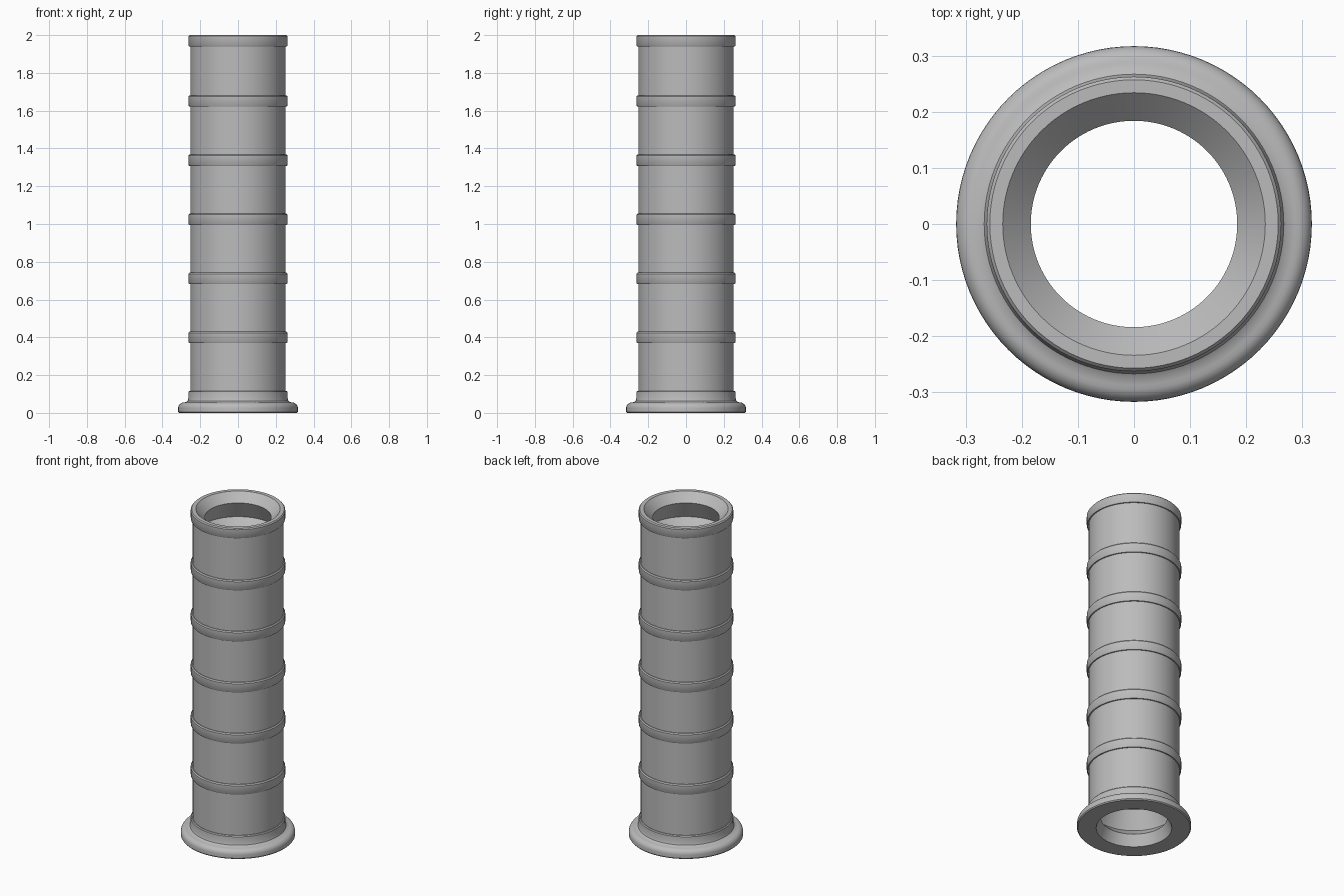
import bpy, bmesh, math

if "Cube" in bpy.data.objects:
    bpy.data.objects.remove(bpy.data.objects["Cube"])

SEGMENTS = 96
PITCH = 0.3138          # spacing of the outer bands
BODY_R, BAND_R = 0.2525, 0.2625
WIDE_R, NARROW_R = 0.234, 0.184

grey = bpy.data.materials.new("light_grey")
grey.diffuse_color = (0.5, 0.5, 0.5, 1)
grey.use_nodes = True
grey.node_tree.nodes["Principled BSDF"].inputs["Base Color"].default_value = grey.diffuse_color


def lathe(name, profile):
    """Spin a closed (radius, height) profile around the z axis."""
    bm = bmesh.new()
    rings = []
    for i in range(SEGMENTS):
        a = 2 * math.pi * i / SEGMENTS
        rings.append([bm.verts.new((r * math.cos(a), r * math.sin(a), z)) for r, z in profile])
    n = len(profile)
    for i in range(SEGMENTS):
        a, b = rings[i], rings[(i + 1) % SEGMENTS]
        for j in range(n):
            k = (j + 1) % n
            bm.faces.new((a[j], b[j], b[k], a[k]))
    bmesh.ops.recalc_face_normals(bm, faces=bm.faces)
    mesh = bpy.data.meshes.new(name)
    bm.to_mesh(mesh)
    bm.free()
    mesh.materials.append(grey)
    obj = bpy.data.objects.new(name, mesh)
    bpy.context.collection.objects.link(obj)
    bpy.ops.object.select_all(action='DESELECT')
    obj.select_set(True)
    bpy.context.view_layer.objects.active = obj
    bpy.ops.object.shade_smooth_by_angle(angle=math.radians(35))
    return obj


# Rounded foot flange flowing up into the lowest band
profile = [(0.21, 0.0), (0.312, 0.0), (0.317, 0.006), (0.317, 0.025)]
for i in range(1, 7):
    a = math.radians(15 * i)
    profile.append((0.287 + 0.03 * math.cos(a), 0.025 + 0.03 * math.sin(a)))
profile += [(0.275, 0.058), (0.267, 0.063), (0.2635, 0.072),
            (BAND_R, 0.112), (0.258, 0.117), (BODY_R, 0.117)]

# Outer wall with evenly spaced raised bands, the last one forming the rim
for k in range(1, 7):
    top = 2.0 if k == 6 else 0.117 + PITCH * k - 0.001 * k
    low = top - 0.06
    profile += [(BODY_R, low), (0.259, low), (BAND_R, low + 0.005),
                (BAND_R, top - 0.006), (0.257, top)]
    if k < 6:
        profile.append((BODY_R, top))

# Stepped bore: each ring funnels inward, then opens again below
for k in range(12):
    z = 2.0 - PITCH / 2 * k
    profile += [(WIDE_R, z), (NARROW_R, z - 0.05)]
profile += [(WIDE_R, 2.0 - PITCH * 6), (NARROW_R, 0.066)]

lathe("ribbed_tube", profile)
